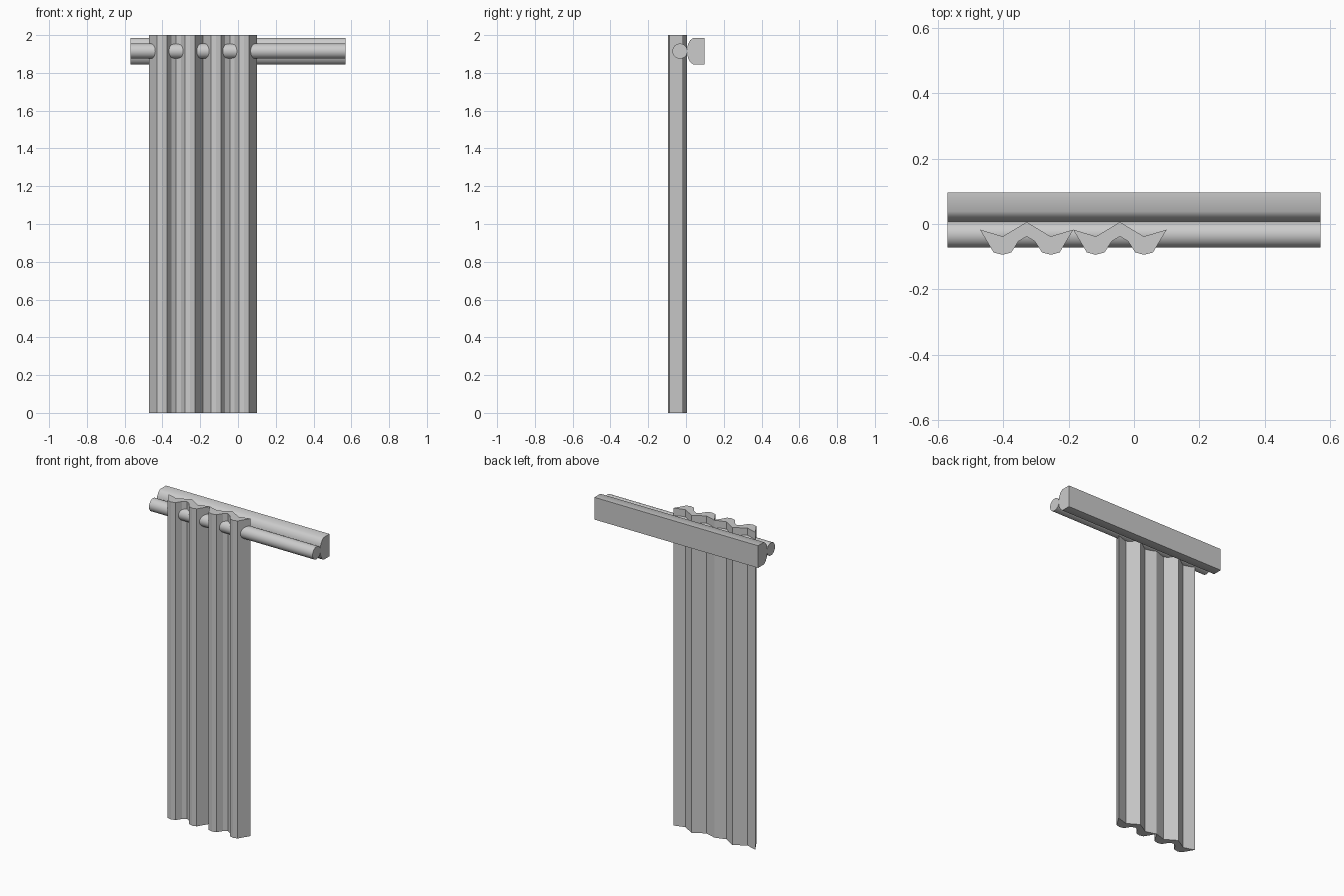
import bpy, bmesh, math
from mathutils import Vector

cube = bpy.data.objects.get("Cube")
if cube:
    bpy.data.objects.remove(cube, do_unlink=True)

grey = bpy.data.materials.new("light_grey")
grey.use_nodes = True
grey.diffuse_color = (0.6, 0.6, 0.6, 1)
grey.node_tree.nodes["Principled BSDF"].inputs["Base Color"].default_value = (0.6, 0.6, 0.6, 1)


def extrude(name, outline, direction, smooth_angle):
    """Prism made by pushing a closed outline along a direction."""
    bm = bmesh.new()
    face = bm.faces.new([bm.verts.new(p) for p in outline])
    top = bmesh.ops.extrude_face_region(bm, geom=[face], use_keep_orig=True)["geom"]
    bmesh.ops.translate(bm, verts=[v for v in top if isinstance(v, bmesh.types.BMVert)],
                        vec=Vector(direction))
    bmesh.ops.recalc_face_normals(bm, faces=bm.faces)
    mesh = bpy.data.meshes.new(name)
    bm.to_mesh(mesh)
    bm.free()
    mesh.materials.append(grey)
    obj = bpy.data.objects.new(name, mesh)
    bpy.context.collection.objects.link(obj)
    bpy.ops.object.select_all(action='DESELECT')
    obj.select_set(True)
    bpy.context.view_layer.objects.active = obj
    bpy.ops.object.shade_smooth_by_angle(angle=math.radians(smooth_angle))
    return obj


HALF = 0.57

# Curtain panels: half of the pleat profile, mirrored about the panel centre
half = [(0, 0.006), (0.073, -0.038), (0.143, -0.017), (0.101, -0.087),
        (0.074, -0.094), (0.047, -0.087), (0.025, -0.053), (0, -0.038)]
profile = half + [(-x, y) for x, y in reversed(half[1:-1])]
for name, cx in (("curtain_panel_right", -0.328), ("curtain_panel_left", -0.043)):
    extrude(name, [(cx + x, y, 0) for x, y in profile], (0, 0, 2), 10)

# Round curtain rod
sides = 32
rod = [(-HALF, -0.032 + 0.04 * math.cos(a), 1.915 + 0.04 * math.sin(a))
       for a in (2 * math.pi * i / sides for i in range(sides))]
extrude("curtain_rod", rod, (2 * HALF, 0, 0), 40)

# Wall rail with a chamfered front, symmetrical in height
upper = [(0.097, 0.07), (0.038, 0.07), (0.022, 0.058), (0.01, 0.036)]
section = upper + [(0.006, 0)] + [(y, -h) for y, h in reversed(upper)]
extrude("wall_rail", [(-HALF, y, 1.915 + h) for y, h in section], (2 * HALF, 0, 0), 60)
